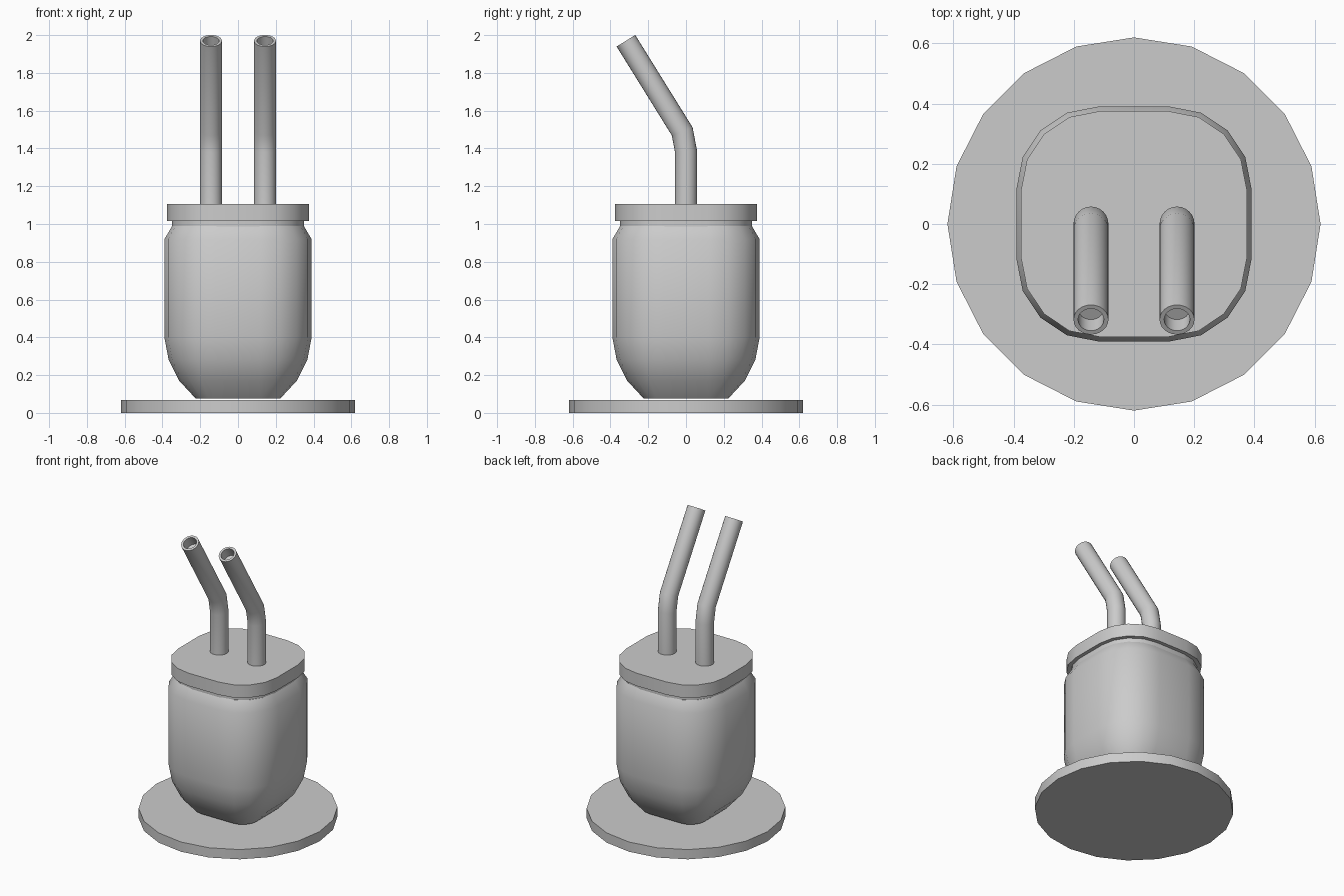
import bpy, bmesh
from math import sin, cos, pi, radians
from mathutils import Vector

if "Cube" in bpy.data.objects:
    bpy.data.objects.remove(bpy.data.objects["Cube"])


def make_object(name, rings):
    """Skin a stack of equal-length rings, cap both ends, shade smooth by angle."""
    bm = bmesh.new()
    loops = [[bm.verts.new(p) for p in ring] for ring in rings]
    n = len(loops[0])
    for a, b in zip(loops, loops[1:]):
        for i in range(n):
            j = (i + 1) % n
            bm.faces.new((a[i], a[j], b[j], b[i]))
    bm.faces.new(loops[0][::-1])
    bm.faces.new(loops[-1])
    bmesh.ops.recalc_face_normals(bm, faces=bm.faces)
    mesh = bpy.data.meshes.new(name)
    bm.to_mesh(mesh)
    bm.free()
    obj = bpy.data.objects.new(name, mesh)
    bpy.context.collection.objects.link(obj)
    bpy.ops.object.select_all(action='DESELECT')
    obj.select_set(True)
    bpy.context.view_layer.objects.active = obj
    bpy.ops.object.shade_smooth_by_angle(angle=radians(40))
    return obj


def rounded_square(z, half, radius, seg=4):
    """Square ring with rounded corners."""
    c = half - radius
    pts = []
    for q, (sx, sy) in enumerate(((1, 1), (-1, 1), (-1, -1), (1, -1))):
        for k in range(seg + 1):
            a = (q + k / seg) * pi / 2
            pts.append((sx * c + radius * cos(a), sy * c + radius * sin(a), z))
    return pts


def circle(z, r, n=20):
    return [(r * cos(2 * pi * i / n), r * sin(2 * pi * i / n), z) for i in range(n)]


def tube_rings(x, path, radius, bore, depth, n=24):
    """Mitred rings along a path in the YZ plane, then a blind bore at the end."""
    pts = [Vector((x, y, z)) for y, z in path]
    dirs = [(b - a).normalized() for a, b in zip(pts, pts[1:])]

    def ring(centre, tangent, r, stretch=1.0):
        side = Vector((0, tangent.z, -tangent.y)) * stretch
        return [centre + r * (cos(2 * pi * i / n) * Vector((1, 0, 0))
                              + sin(2 * pi * i / n) * side) for i in range(n)]

    rings = []
    for i, p in enumerate(pts):
        d0, d1 = dirs[max(i - 1, 0)], dirs[min(i, len(dirs) - 1)]
        t = (d0 + d1).normalized()
        rings.append(ring(p, t, radius, 1 / t.dot(d1)))
    end = dirs[-1]
    rings.append(ring(pts[-1], end, bore))
    rings.append(ring(pts[-1] - end * depth, end, bore))
    return rings


# Round base plate
make_object("base_plate", [circle(0, 0.62), circle(0.067, 0.62)])

# Jar body: height and half width, corner arcs keep the same centre
body = [(0.077, 0.225), (0.17, 0.311), (0.28, 0.367),
        (0.40, 0.39), (0.92, 0.39), (0.99, 0.348)]
make_object("jar_body", [rounded_square(z, h, h - 0.12) for z, h in body])

# Neck and lid
make_object("jar_neck", [rounded_square(z, 0.35, 0.24) for z in (0.985, 1.03)])
make_object("lid", [rounded_square(z, 0.375, 0.26) for z in (1.017, 1.105)])

# Pair of bent drinking tubes
path = [(0, 1.09), (0, 1.385), (-0.02, 1.49), (-0.318, 1.97)]
for side, x in (("left", -0.143), ("right", 0.143)):
    make_object(side + "_tube", tube_rings(x, path, 0.058, 0.043, 0.07))
